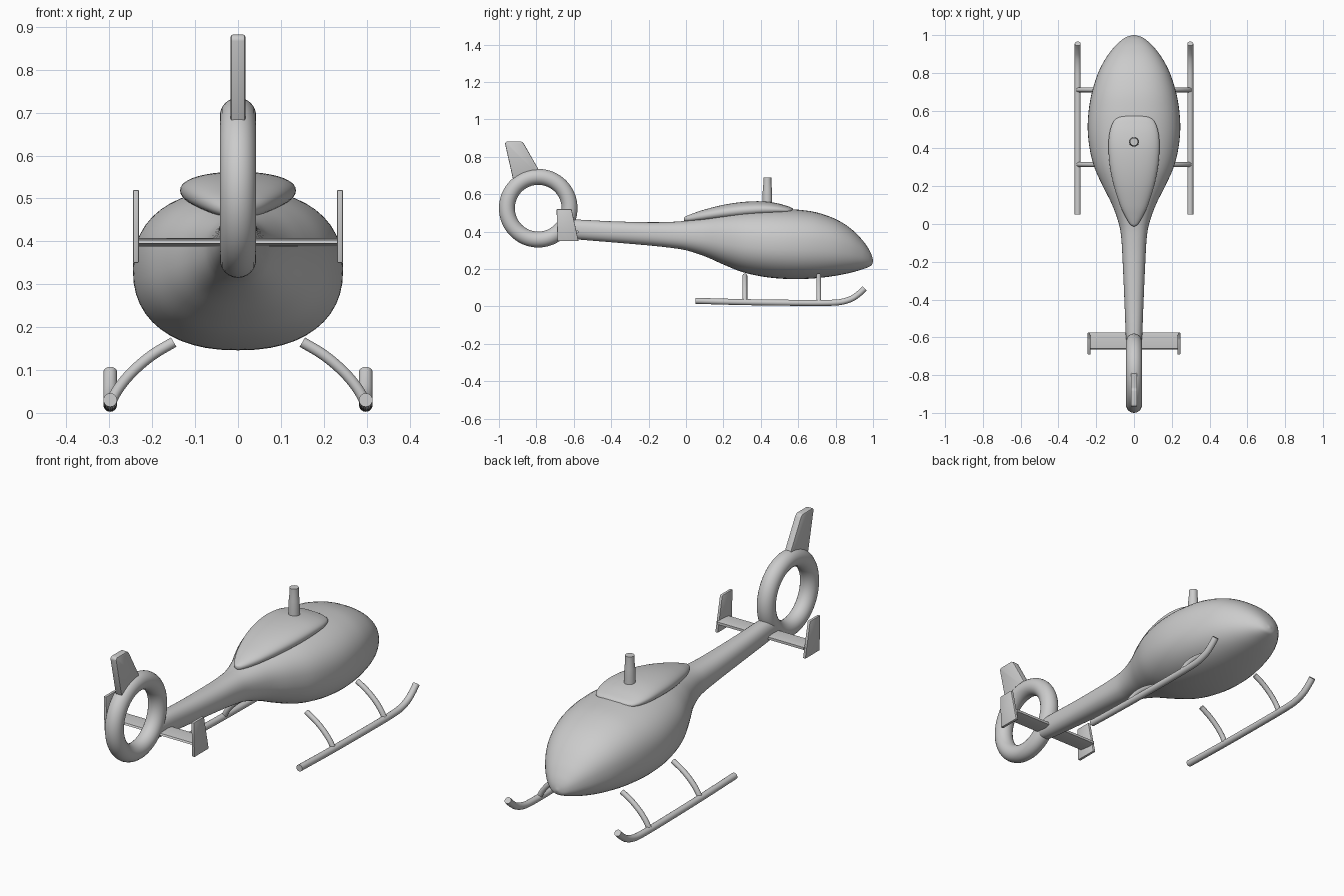
import bpy, bmesh, math
from mathutils import Vector

if "Cube" in bpy.data.objects:
    bpy.data.objects.remove(bpy.data.objects["Cube"])

grey = bpy.data.materials.new("light_grey")
grey.diffuse_color = (0.6, 0.6, 0.6, 1)
grey.use_nodes = True
grey.node_tree.nodes["Principled BSDF"].inputs["Base Color"].default_value = grey.diffuse_color


def finish(name, bm, angle=40):
    """Turn a bmesh into a named, shaded object."""
    bmesh.ops.recalc_face_normals(bm, faces=bm.faces[:])
    me = bpy.data.meshes.new(name)
    bm.to_mesh(me)
    bm.free()
    ob = bpy.data.objects.new(name, me)
    bpy.context.collection.objects.link(ob)
    me.materials.append(grey)
    bpy.ops.object.select_all(action='DESELECT')
    ob.select_set(True)
    bpy.context.view_layer.objects.active = ob
    bpy.ops.object.shade_smooth_by_angle(angle=math.radians(angle))
    return ob


def smooth_rows(rows, steps):
    """Catmull-Rom interpolation through rows of numbers."""
    pts = [rows[0]] + rows + [rows[-1]]
    out = []
    for i in range(1, len(pts) - 2):
        for s in range(steps):
            t = s / steps
            out.append([0.5 * (2 * b + (c - a) * t + (2 * a - 5 * b + 4 * c - d) * t * t
                               + (3 * b - a - 3 * c + d) * t ** 3)
                        for a, b, c, d in zip(*pts[i - 1:i + 3])])
    return out + [list(rows[-1])]


def skin(bm, rings):
    """Bridge closed rings of points and cap both ends."""
    loops = [[bm.verts.new(p) for p in r] for r in rings]
    n = len(loops[0])
    for a, b in zip(loops, loops[1:]):
        for i in range(n):
            bm.faces.new((a[i], a[(i + 1) % n], b[(i + 1) % n], b[i]))
    bm.faces.new(loops[0])
    bm.faces.new(loops[-1])


def loft(name, stations, power, steps=5, n=48):
    """Superellipse body through (y, half width, bottom, top) stations."""
    rings = []
    for y, w, lo, hi in smooth_rows(stations, steps):
        ring = []
        for i in range(n):
            a = 2 * math.pi * i / n
            c, s = math.cos(a), math.sin(a)
            ring.append((w * math.copysign(abs(c) ** (2 / power), c), y,
                         (lo + hi) / 2 + (hi - lo) / 2 * math.copysign(abs(s) ** (2 / power), s)))
        rings.append(ring)
    bm = bmesh.new()
    skin(bm, rings)
    return finish(name, bm, 60)


def tube(name, path, radius, side, n=16):
    """Round tube along a smoothed path."""
    pts = [Vector(p) for p in smooth_rows(path, 5)]
    rings = []
    for i, p in enumerate(pts):
        d = (pts[min(i + 1, len(pts) - 1)] - pts[max(i - 1, 0)]).normalized()
        u = Vector(side)
        v = d.cross(u).normalized()
        rings.append([p + radius * (math.cos(2 * math.pi * k / n) * u + math.sin(2 * math.pi * k / n) * v)
                      for k in range(n)])
    bm = bmesh.new()
    skin(bm, rings)
    return finish(name, bm)


def plate(name, outline, x, half, bevel):
    """Upright plate with a (y, z) outline and softened edges."""
    bm = bmesh.new()
    skin(bm, [[(x + s * half, y, z) for y, z in outline] for s in (-1, 1)])
    bmesh.ops.bevel(bm, geom=bm.edges[:], offset=bevel, segments=2, profile=0.5, affect='EDGES')
    return finish(name, bm)


# Cabin and tail boom in one flowing body
loft("fuselage", [
    (-0.66, 0.040, 0.368, 0.462), (-0.58, 0.044, 0.358, 0.464), (-0.4, 0.051, 0.343, 0.455),
    (-0.2, 0.060, 0.326, 0.450), (-0.08, 0.067, 0.313, 0.452), (0, 0.080, 0.300, 0.458),
    (0.1, 0.115, 0.268, 0.476), (0.2, 0.165, 0.224, 0.496), (0.3, 0.210, 0.184, 0.512),
    (0.4, 0.235, 0.161, 0.520), (0.5, 0.245, 0.149, 0.522), (0.6, 0.240, 0.146, 0.517),
    (0.7, 0.222, 0.151, 0.502), (0.8, 0.190, 0.164, 0.467), (0.88, 0.148, 0.180, 0.417),
    (0.94, 0.102, 0.197, 0.358), (0.975, 0.064, 0.210, 0.310), (0.992, 0.035, 0.220, 0.276),
    (1.0, 0.004, 0.238, 0.246)], 2.3)

# Engine cover on the roof
loft("engine_cover", [
    (-0.012, 0.004, 0.460, 0.474), (0, 0.022, 0.454, 0.482), (0.04, 0.046, 0.452, 0.498),
    (0.1, 0.074, 0.454, 0.518), (0.2, 0.106, 0.460, 0.543), (0.3, 0.127, 0.467, 0.558),
    (0.4, 0.135, 0.475, 0.562), (0.48, 0.130, 0.482, 0.553), (0.54, 0.110, 0.490, 0.537),
    (0.565, 0.080, 0.497, 0.527), (0.573, 0.030, 0.505, 0.519)], 2.2)

# Rotor mast
rings = [[(r * math.cos(a * math.pi / 12), 0.435 + r * math.sin(a * math.pi / 12), z) for a in range(24)]
         for r, z in ((0.026, 0.5), (0.026, 0.59), (0.024, 0.63), (0.021, 0.66), (0.021, 0.69))]
bm = bmesh.new()
skin(bm, rings)
finish("rotor_mast", bm)

# Ring around the tail rotor
bpy.ops.mesh.primitive_torus_add(location=(0, -0.79, 0.525), rotation=(0, math.pi / 2, 0),
                                 major_radius=0.1675, minor_radius=0.0425,
                                 major_segments=64, minor_segments=24)
ring = bpy.context.object
ring.name = "tail_ring"
ring.data.materials.append(grey)
bpy.ops.object.shade_smooth()

# Fin above the ring
plate("tail_fin", [(-0.925, 0.68), (-0.785, 0.70), (-0.79, 0.735), (-0.868, 0.872), (-0.88, 0.882),
                   (-0.96, 0.882), (-0.968, 0.872)], 0, 0.017, 0.005)

# Horizontal stabiliser
bm = bmesh.new()
skin(bm, [[(x, y, z) for y, z in ((-0.575, 0.392), (-0.575, 0.404), (-0.60, 0.408),
                                  (-0.66, 0.403), (-0.665, 0.395), (-0.60, 0.387))]
          for x in (-0.235, 0.235)])
finish("stabiliser", bm)

for s, label in ((-1, "left"), (1, "right")):
    # Stabiliser end plate
    plate(label + "_end_plate", [(-0.687, 0.35), (-0.575, 0.35), (-0.612, 0.52), (-0.692, 0.52)],
          s * 0.238, 0.007, 0.003)
    # Landing skid with upturned front
    tube(label + "_skid", [(s * 0.298, y, z) for y, z in (
        (0.05, 0.030), (0.3, 0.023), (0.6, 0.019), (0.76, 0.019), (0.83, 0.024),
        (0.885, 0.041), (0.925, 0.068), (0.955, 0.096))], 0.016, (1, 0, 0))
    # Curved skid struts
    for y, place in ((0.315, "rear"), (0.71, "front")):
        tube(label + "_" + place + "_strut", [(s * x, y, z) for x, z in (
            (0.15, 0.165), (0.20, 0.135), (0.245, 0.097), (0.278, 0.058), (0.298, 0.022))],
            0.0125, (0, 1, 0))
